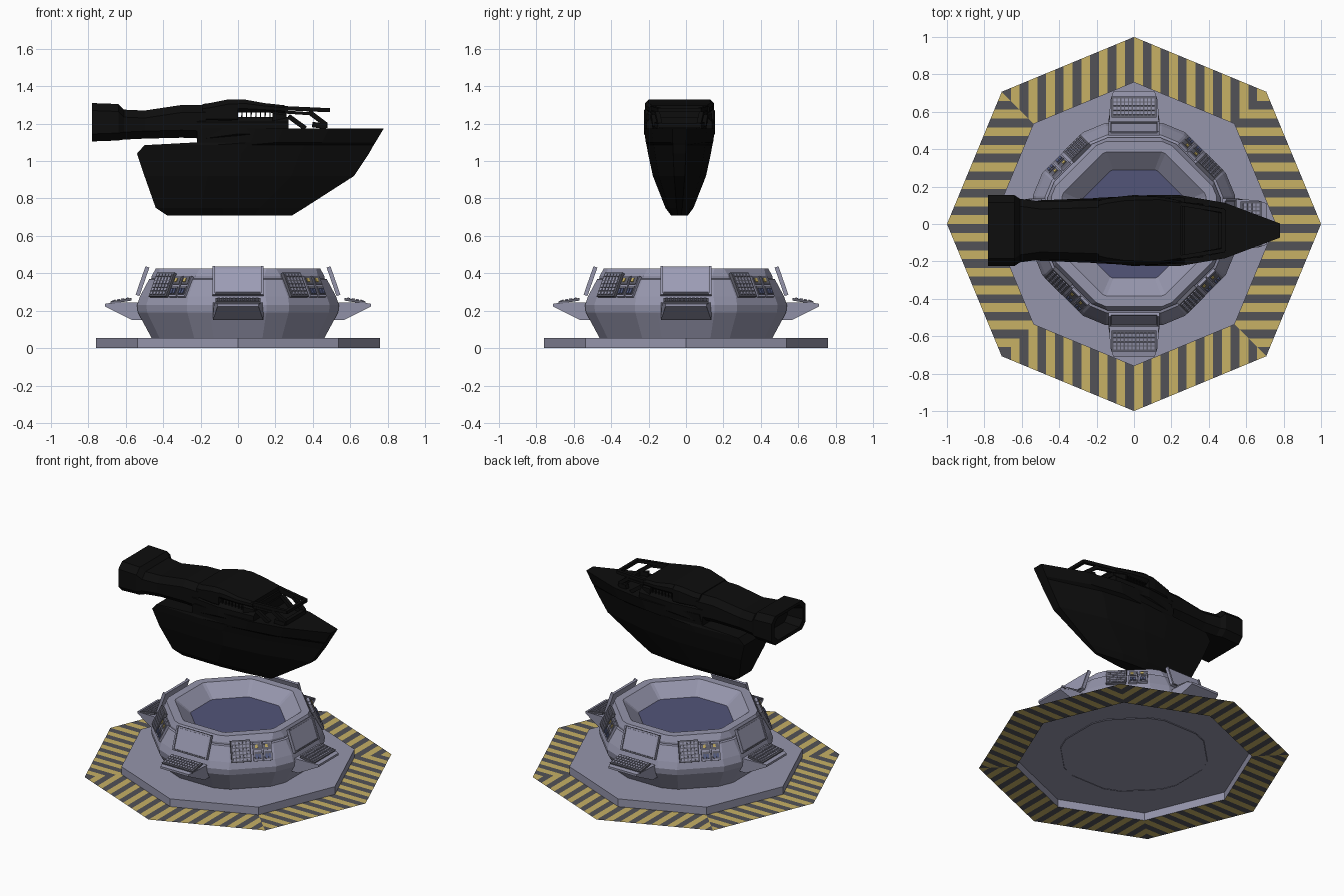
import bpy, bmesh, math
from mathutils import Vector

if "Cube" in bpy.data.objects:
    bpy.data.objects.remove(bpy.data.objects["Cube"])


def material(name, rgb):
    m = bpy.data.materials.new(name)
    m.diffuse_color = (*rgb, 1)
    m.use_nodes = True
    m.node_tree.nodes["Principled BSDF"].inputs["Base Color"].default_value = m.diffuse_color
    return m


BODY = material("lavender grey", (0.30, 0.30, 0.41))
FLOOR = material("deep blue", (0.085, 0.09, 0.19))
YELLOW = material("hazard yellow", (0.57, 0.44, 0.13))
DARK = material("stripe grey", (0.085, 0.085, 0.095))
PANEL = material("panel grey", (0.12, 0.12, 0.155))
SCREEN = material("screen lavender", (0.34, 0.34, 0.47))
BLACK = material("ship black", (0.004, 0.004, 0.004))
BLUE = material("button blue", (0.10, 0.12, 0.25))


def finish(name, bm, mats, fix=True):
    if fix:
        bmesh.ops.recalc_face_normals(bm, faces=bm.faces)
    me = bpy.data.meshes.new(name)
    bm.to_mesh(me)
    bm.free()
    for m in mats:
        me.materials.append(m)
    ob = bpy.data.objects.new(name, me)
    bpy.context.collection.objects.link(ob)
    return ob


def loft(bm, rings, cap0=True, cap1=True):
    """Skin a list of point rings with equal counts."""
    rows = [[bm.verts.new(p) for p in r] for r in rings]
    n = len(rows[0])
    for a, b in zip(rows, rows[1:]):
        for i in range(n):
            j = (i + 1) % n
            bm.faces.new((a[i], a[j], b[j], b[i]))
    if cap0:
        bm.faces.new(rows[0][::-1])
    return bm.faces.new(rows[-1]) if cap1 else None


def octagon(r, z):
    return [(r * math.cos(i * math.pi / 4), r * math.sin(i * math.pi / 4), z) for i in range(8)]


# striped hazard ring, cut into bars along x or y depending on the sector
bm = bmesh.new()
outer, inner = octagon(1.0, 0), octagon(0.76, 0)
HALF = 0.047
for i in range(8):
    j = (i + 1) % 8
    part = bmesh.new()
    part.faces.new([part.verts.new(p) for p in (inner[i], outer[i], outer[j], inner[j])])
    c = Vector(outer[i]) + Vector(outer[j])
    ax = 0 if abs(c.y) > abs(c.x) else 1
    no = Vector((1, 0, 0)) if ax == 0 else Vector((0, 1, 0))
    for k in range(-16, 17):
        bmesh.ops.bisect_plane(part, geom=part.verts[:] + part.edges[:] + part.faces[:],
                               plane_co=no * HALF * k, plane_no=no, dist=1e-6)
    for f in part.faces:
        nf = bm.faces.new([bm.verts.new(v.co) for v in f.verts])
        nf.material_index = math.floor(f.calc_center_median()[ax] / HALF) % 2
    part.free()
finish("hazard_ring", bm, [YELLOW, DARK], fix=False)

# platform, open underneath
bm = bmesh.new()
loft(bm, [octagon(0.76, 0), octagon(0.76, 0.055)], cap0=False)
finish("platform", bm, [BODY], fix=False)


def chamfered(ap, z, ch):
    """Octagon with flats towards the axes and cut corners."""
    e = ap * math.tan(math.pi / 8)
    pts = []
    for k in range(8):
        a = k * math.pi / 4
        for t in (-(e - ch), e - ch):
            pts.append((ap * math.cos(a) - t * math.sin(a), ap * math.sin(a) + t * math.cos(a), z))
    return pts


# pedestal with sunken bowl
bm = bmesh.new()
profile = [(0.46, 0.05, 0.06), (0.535, 0.19, 0.07), (0.54, 0.23, 0.07), (0.525, 0.275, 0.07),
           (0.475, 0.368, 0.05), (0.462, 0.372, 0.05), (0.462, 0.385, 0.05), (0.44, 0.425, 0.03),
           (0.385, 0.425, 0.012), (0.29, 0.345, 0.01)]
bowl = loft(bm, [chamfered(*p) for p in profile], cap0=False)
bowl.material_index = 1
finish("pedestal", bm, [BODY, FLOOR], fix=False)


def prism(bm, ang, prof, hw0, hw1, mat, tc=0.0):
    """Prism around the pedestal; prof is (r, z, w) with w blending the two half widths."""
    ca, sa = math.cos(ang), math.sin(ang)
    rings = []
    for s in (-1, 1):
        ring = []
        for r, z, w in prof:
            t = tc + s * (hw0 + (hw1 - hw0) * w)
            ring.append((r * ca - t * sa, r * sa + t * ca, z))
        rings.append(ring)
    first = len(bm.faces)
    loft(bm, rings)
    bm.faces.ensure_lookup_table()
    for f in bm.faces[first:]:
        f.material_index = mat


def plate(bm, ang, line, t0, t1, u0, u1, off, th, mat):
    """Thin plate lying on a slope; line runs from lower outer to upper inner (r, z)."""
    p, q = Vector(line[0]), Vector(line[1])
    d = q - p
    n = Vector((d.y, -d.x)).normalized()
    a, b = p + d * u0, p + d * u1
    prof = [(*(a + n * off), 0), (*(a + n * (off + th)), 0), (*(b + n * (off + th)), 0), (*(b + n * off), 0)]
    prism(bm, ang, prof, (t1 - t0) / 2, (t1 - t0) / 2, mat, (t0 + t1) / 2)


def grid(bm, ang, line, t0, t1, u0, u1, cols, rows, off, th, mat, fill=0.7):
    dt, du = (t1 - t0) / cols, (u1 - u0) / rows
    for i in range(cols):
        for j in range(rows):
            a, b = t0 + i * dt, u0 + j * du
            plate(bm, ang, line, a, a + dt * fill, b, b + du * fill, off, th, mat)


shelves, screens, keyboards, consoles = (bmesh.new() for _ in range(4))
for k in range(4):
    a = k * math.pi / 2
    # shelf wedge
    prism(shelves, a, [(0.50, 0.15, 0), (0.565, 0.15, 0), (0.71, 0.222, 1), (0.71, 0.237, 1),
                       (0.66, 0.245, 0.3), (0.50, 0.245, 0)], 0.135, 0.11, 0)
    # leaning screen with raised border
    L = ((0.540, 0.283), (0.487, 0.435))
    plate(screens, a, L, -0.135, 0.135, 0, 1, -0.014, 0.014, 0)
    plate(screens, a, L, -0.120, 0.120, 0.1, 0.93, 0, 0.003, 1)
    for s in (-1, 1):
        plate(screens, a, L, s * 0.129 - 0.006, s * 0.129 + 0.006, 0, 1, 0, 0.008, 0)
    plate(screens, a, L, -0.135, 0.135, 0, 0.06, 0, 0.008, 2)
    # sloping keyboard
    L = ((0.682, 0.246), (0.570, 0.264))
    plate(keyboards, a, L, -0.12, 0.12, 0, 1, -0.01, 0.014, 0)
    grid(keyboards, a, L, -0.11, 0.115, 0.1, 0.95, 11, 4, 0.003, 0.006, 1, 0.68)
    # diagonal console: keypad plus two switch modules
    a += math.pi / 4
    L = ((0.530, 0.272), (0.466, 0.40))
    plate(consoles, a, L, -0.135, -0.005, 0, 1, -0.008, 0.02, 0)
    grid(consoles, a, L, -0.125, -0.008, 0.07, 0.97, 5, 6, 0.012, 0.005, 1, 0.66)
    for t in (0.01, 0.075):
        plate(consoles, a, L, t, t + 0.057, 0.0, 0.86, -0.008, 0.018, 1)
        plate(consoles, a, L, t + 0.006, t + 0.051, 0.08, 0.42, 0.010, 0.003, 0)
        grid(consoles, a, L, t + 0.011, t + 0.051, 0.12, 0.40, 2, 1, 0.012, 0.007, 3, 0.7)
        plate(consoles, a, L, t + 0.006, t + 0.051, 0.5, 0.8, 0.010, 0.003, 0)
        plate(consoles, a, L, t + 0.012, t + 0.030, 0.6, 0.74, 0.012, 0.005, 2)
finish("desk_shelves", shelves, [BODY])
finish("screens", screens, [BODY, SCREEN, PANEL])
finish("keyboards", keyboards, [PANEL, BODY])
finish("button_consoles", consoles, [PANEL, BODY, YELLOW, BLUE])

# ---- floating ship silhouette ----
YC = -0.035


def hull_ring(z, xs, xb, hw):
    pts = [(0, 0.92), (0.3, 1.0), (0.45, 1.0), (0.7, 0.78), (1, 0.2)]
    right = [(xs + (xb - xs) * t, YC - hw * w, z) for t, w in pts]
    left = [(x, 2 * YC - y, z) for x, y, z in reversed(right)]
    return right + left


bm = bmesh.new()
loft(bm, [hull_ring(*p) for p in [(0.71, -0.38, 0.29, 0.045), (0.75, -0.44, 0.355, 0.075),
                                  (0.92, -0.50, 0.62, 0.142), (1.04, -0.54, 0.70, 0.168),
                                  (1.085, -0.50, 0.725, 0.176), (1.10, -0.22, 0.735, 0.18),
                                  (1.175, -0.20, 0.78, 0.19)]])
finish("ship_hull", bm, [BLACK])


def cross(x, z0, z1, hw, c=0.04):
    """Cut-corner cross-section in the yz plane."""
    h = (z1 - z0) / 2
    c = min(c, h * 0.6)
    return [(x, YC + y, z) for y, z in [(-hw + c, z0), (hw - c, z0), (hw, z0 + c), (hw, z1 - c),
                                        (hw - c, z1), (-hw + c, z1), (-hw, z1 - c), (-hw, z0 + c)]]


# engine with hollow nozzle and neck
bm = bmesh.new()
loft(bm, [cross(*s) for s in [(-0.68, 1.15, 1.27, 0.13), (-0.78, 1.13, 1.29, 0.16), (-0.78, 1.105, 1.31, 0.19),
                              (-0.64, 1.11, 1.305, 0.19), (-0.61, 1.115, 1.275, 0.17),
                              (-0.50, 1.12, 1.27, 0.155), (-0.30, 1.125, 1.30, 0.16),
                              (-0.17, 1.12, 1.30, 0.165)]])
finish("ship_engine", bm, [BLACK])

# cabin: lower block, rear block, roof and front block around the window gap
bm = bmesh.new()
for secs in ([(-0.22, 1.09, 1.235, 0.165), (0.0, 1.12, 1.235, 0.19), (0.27, 1.12, 1.235, 0.175)],
             [(-0.19, 1.2, 1.305, 0.16), (-0.15, 1.2, 1.31, 0.17), (-0.05, 1.2, 1.33, 0.185), (0.0, 1.2, 1.33, 0.185)],
             [(0.0, 1.26, 1.33, 0.185), (0.03, 1.26, 1.33, 0.185), (0.14, 1.26, 1.31, 0.18), (0.25, 1.255, 1.298, 0.16)],
             [(0.185, 1.18, 1.28, 0.175), (0.26, 1.18, 1.27, 0.155)]):
    loft(bm, [cross(*s, 0.025) for s in secs])
finish("ship_cabin", bm, [BLACK])


def beam(bm, p, q, w):
    p, q = Vector(p), Vector(q)
    d = (q - p).normalized()
    s = d.cross(Vector((0, 0, 1))).normalized() * w
    u = s.cross(d).normalized() * w
    loft(bm, [[c - s - u, c + s - u, c + s + u, c - s + u] for c in (p, q)])


# canopy rails, struts and window posts, mirrored about the keel
bm = bmesh.new()
for s in (-1, 1):
    y = lambda v: YC + s * v
    beam(bm, (0.2, y(0.15), 1.285), (0.485, y(0.105), 1.272), 0.011)
    beam(bm, (0.25, y(0.145), 1.262), (0.40, y(0.12), 1.252), 0.008)
    beam(bm, (0.38, y(0.12), 1.262), (0.47, y(0.105), 1.195), 0.012)
    beam(bm, (0.27, y(0.14), 1.24), (0.36, y(0.13), 1.175), 0.012)
    beam(bm, (0.40, y(0.12), 1.195), (0.47, y(0.105), 1.185), 0.014)
    for i in range(7):
        x = 0.02 + i * 0.025
        beam(bm, (x, y(0.165), 1.23), (x + 0.001, y(0.165), 1.265), 0.003)
beam(bm, (0.48, YC - 0.11, 1.272), (0.48, YC + 0.11, 1.272), 0.011)
beam(bm, (0.465, YC - 0.11, 1.19), (0.465, YC + 0.11, 1.19), 0.014)
finish("ship_canopy_frame", bm, [BLACK])
